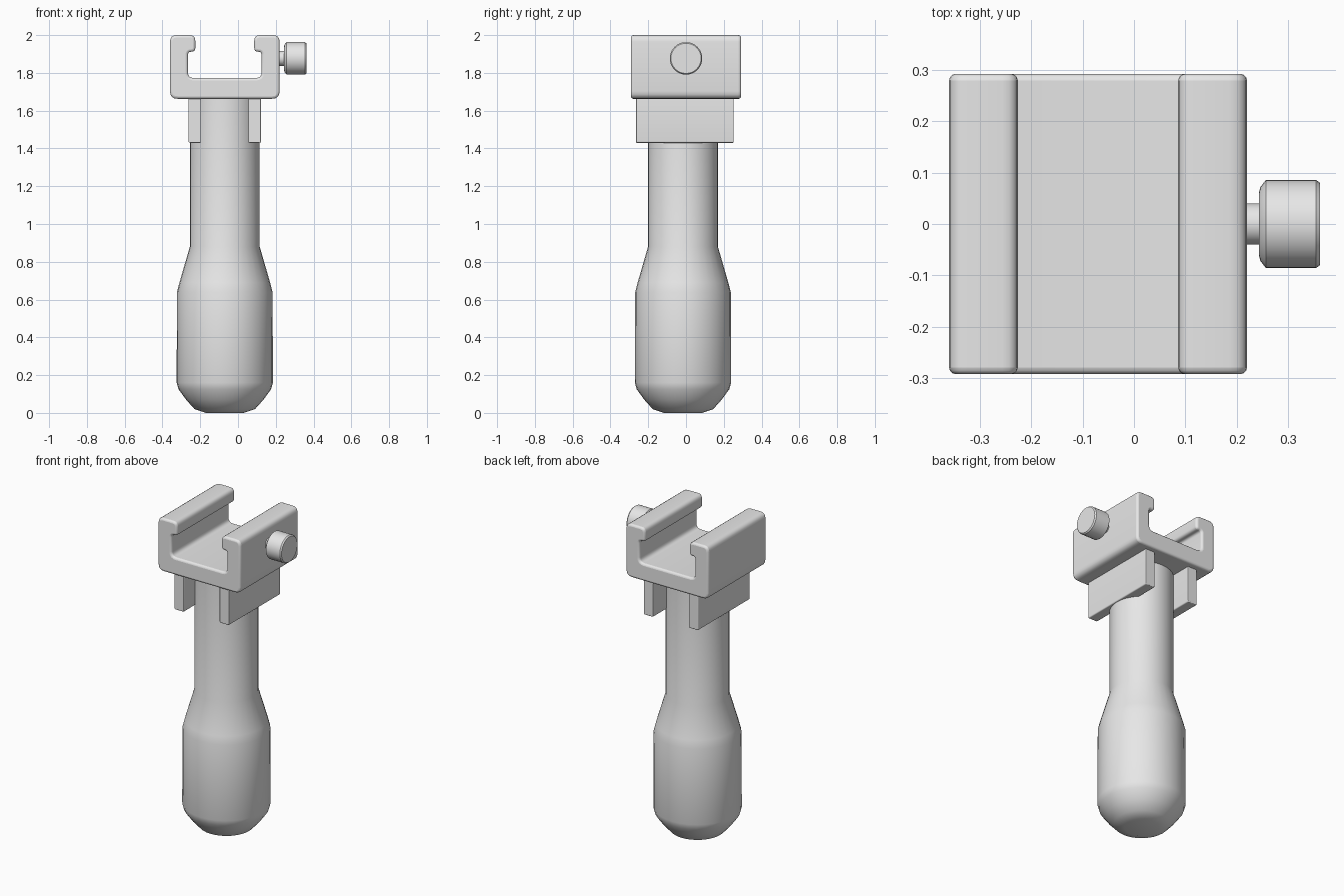
import bpy, bmesh, math
from mathutils import Vector, Matrix

if "Cube" in bpy.data.objects:
    bpy.data.objects.remove(bpy.data.objects["Cube"], do_unlink=True)

grey = bpy.data.materials.new("plain grey")
grey.use_nodes = True
grey.diffuse_color = (0.8, 0.8, 0.8, 1)
grey.node_tree.nodes["Principled BSDF"].inputs["Base Color"].default_value = (0.8, 0.8, 0.8, 1)

AXIS_X = -0.07   # shared centre line of grip and rail


def finish(name, bm, bevel=0, angle=35):
    bmesh.ops.recalc_face_normals(bm, faces=bm.faces)
    mesh = bpy.data.meshes.new(name)
    bm.to_mesh(mesh)
    bm.free()
    mesh.materials.append(grey)
    obj = bpy.data.objects.new(name, mesh)
    bpy.context.collection.objects.link(obj)
    bpy.ops.object.select_all(action='DESELECT')
    obj.select_set(True)
    bpy.context.view_layer.objects.active = obj
    if bevel:
        mod = obj.modifiers.new("soft edges", 'BEVEL')
        mod.width, mod.segments = bevel, 3
        mod.limit_method, mod.angle_limit = 'ANGLE', math.radians(50)
    bpy.ops.object.shade_smooth_by_angle(angle=math.radians(angle))
    return obj


def rounded(points, steps=4):
    """Round each corner (x, z, radius) of a closed outline."""
    out = []
    for i, (x, z, r) in enumerate(points):
        p = Vector((x, z))
        a = p + (Vector(points[i - 1][:2]) - p).normalized() * r
        b = p + (Vector(points[(i + 1) % len(points)][:2]) - p).normalized() * r
        for k in range(steps + 1):
            t = k / steps
            out.append(a * (1 - t) ** 2 + p * 2 * t * (1 - t) + b * t * t)
    return out


def extrude_y(name, points, y0, y1, bevel):
    bm = bmesh.new()
    face = bm.faces.new([bm.verts.new((p.x + AXIS_X, y0, p.y)) for p in rounded(points)])
    new = bmesh.ops.extrude_face_region(bm, geom=[face])["geom"]
    bmesh.ops.translate(bm, vec=(0, y1 - y0, 0),
                        verts=[v for v in new if isinstance(v, bmesh.types.BMVert)])
    return finish(name, bm, bevel)


def lathe(name, profile, matrix, sides=32):
    """Turn a (radius, height) profile about local z and cap both ends."""
    bm = bmesh.new()
    rings = []
    for r, h in profile:
        rings.append([bm.verts.new((r * math.cos(k * math.tau / sides),
                                    r * math.sin(k * math.tau / sides), h))
                      for k in range(sides)])
    for low, high in zip(rings, rings[1:]):
        for k in range(sides):
            n = (k + 1) % sides
            bm.faces.new((low[k], low[n], high[n], high[k]))
    bm.faces.new(rings[0][::-1])
    bm.faces.new(rings[-1])
    bm.transform(matrix)
    return finish(name, bm)


# Turned grip
lathe("grip", [(0.10, 0), (0.16, 0.02), (0.205, 0.07), (0.245, 0.125), (0.255, 0.16),
               (0.253, 0.64), (0.24, 0.69), (0.185, 0.88), (0.185, 1.68)],
      Matrix.Translation((AXIS_X, -0.016, 0)))

# Slotted rail with inward lips
half = [(0.29, 1.663, 0.04), (0.29, 2.0, 0.035), (0.156, 2.0, 0.03),
        (0.156, 1.912, 0.02), (0.195, 1.912, 0.017), (0.195, 1.773, 0.03)]
extrude_y("slotted_rail", half + [(-x, z, r) for x, z, r in reversed(half)],
          -0.292, 0.292, 0.013)

# Side cheeks under the rail
for side, label in ((-1, "right"), (1, "left")):
    extrude_y(label + "_cheek",
              [(side * 0.125, 1.43, 0.008), (side * 0.192, 1.43, 0.008),
               (side * 0.192, 1.69, 0.005), (side * 0.125, 1.69, 0.005)],
              -0.265, 0.252, 0.008)

# Clamp screw on the left wall
turn = Matrix.Translation((0, 0, 1.877)) @ Matrix.Rotation(math.pi / 2, 4, 'Y')
lathe("screw_shaft", [(0.04, 0.20), (0.04, 0.26)], turn)
lathe("screw_knob", [(0.06, 0.243), (0.072, 0.246), (0.086, 0.257), (0.086, 0.354),
                     (0.08, 0.362)], turn)
